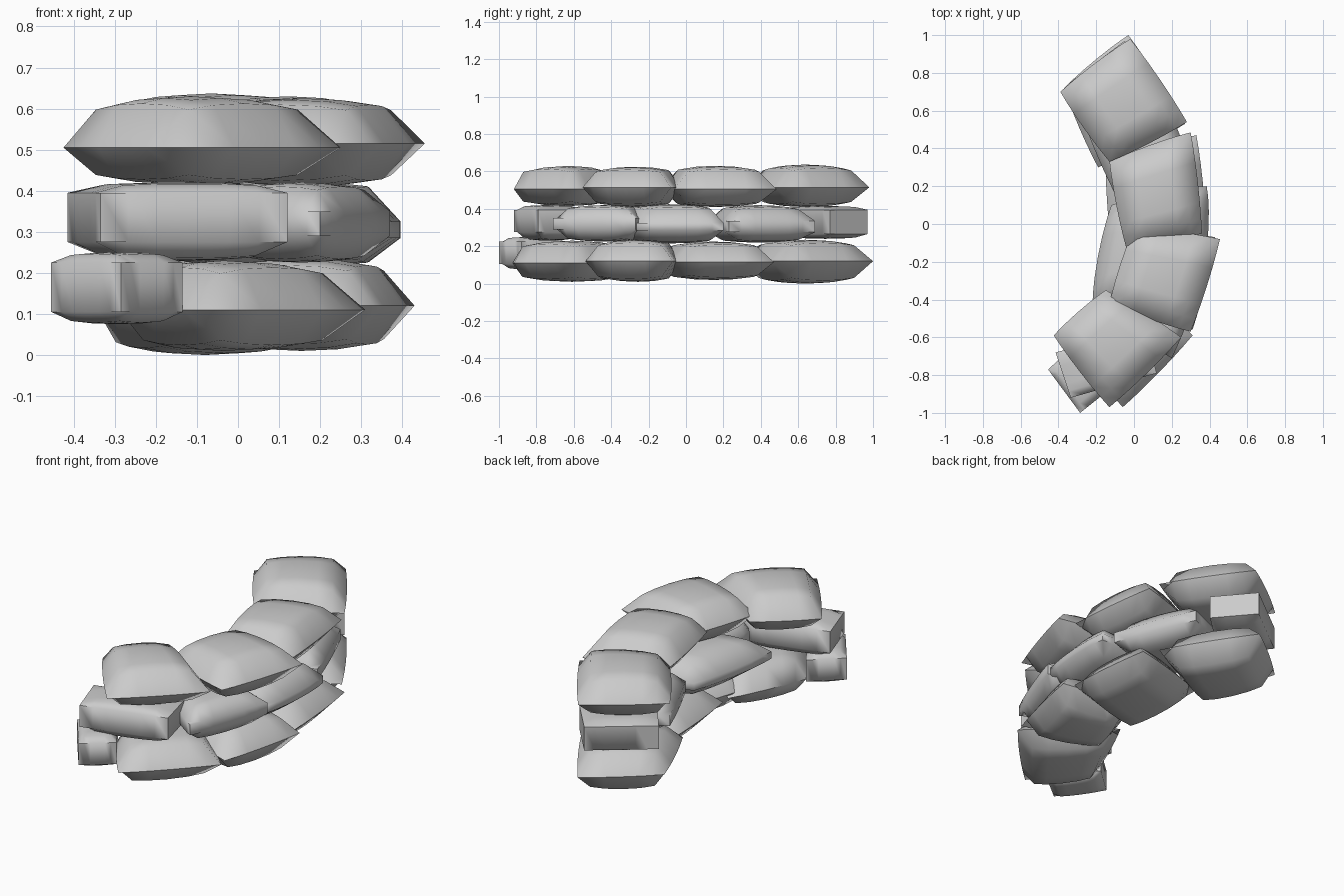
import bpy, bmesh
from mathutils import Vector

if "Cube" in bpy.data.objects:
    bpy.data.objects.remove(bpy.data.objects["Cube"])

cloth = bpy.data.materials.new("grey sackcloth")
cloth.diffuse_color = (0.6, 0.6, 0.6, 1)
cloth.use_nodes = True
cloth.node_tree.nodes["Principled BSDF"].inputs["Base Color"].default_value = cloth.diffuse_color

STEPS = [0, 0.15, 0.31, 0.5, 0.69, 0.85, 1]
RISE = [0, 0.74, 0.93, 1, 0.93, 0.74, 0]
N = len(STEPS)


def sack(name, corners, low, seam, high, band=0.0, bow=0.04):
    """Pillow over four plan corners; band is the half height of its blunt rim,
    bow swells the middle of each side."""
    a, b, c, d = [Vector(p) for p in corners]
    mid = (a + b + c + d) / 4
    bm = bmesh.new()

    def sheet(rim, peak):
        grid = []
        for i, u in enumerate(STEPS):
            row = []
            for j, v in enumerate(STEPS):
                p = a.lerp(b, u).lerp(d.lerp(c, u), v)
                p += (p - mid) * bow * 4 * (u * (1 - u) + v * (1 - v))
                h = (RISE[i] * RISE[j]) ** 0.5
                row.append(bm.verts.new((p.x, p.y, rim + (peak - rim) * h)))
            grid.append(row)
        for i in range(N - 1):
            for j in range(N - 1):
                bm.faces.new((grid[i][j], grid[i + 1][j],
                              grid[i + 1][j + 1], grid[i][j + 1]))
        return ([grid[i][0] for i in range(N - 1)] + [grid[N - 1][j] for j in range(N - 1)]
                + [grid[i][N - 1] for i in range(N - 1, 0, -1)]
                + [grid[0][j] for j in range(N - 1, 0, -1)])

    top = sheet(seam + band, high)
    bottom = sheet(seam - band, low)
    if band:
        for k in range(len(top)):
            m = (k + 1) % len(top)
            bm.faces.new((top[k], top[m], bottom[m], bottom[k]))
    else:
        bmesh.ops.remove_doubles(bm, verts=bm.verts[:], dist=0.0005)
    bmesh.ops.recalc_face_normals(bm, faces=bm.faces[:])
    mesh = bpy.data.meshes.new(name)
    bm.to_mesh(mesh)
    bm.free()
    mesh.materials.append(cloth)
    ob = bpy.data.objects.new(name, mesh)
    bpy.context.collection.objects.link(ob)
    bpy.ops.object.select_all(action='DESELECT')
    ob.select_set(True)
    bpy.context.view_layer.objects.active = ob
    bpy.ops.object.shade_smooth_by_angle(angle=1.13)


# Bottom course: four full sacks and a blunt end piece
sack("bottom_sack_front", [(-0.29, -0.65), (-0.06, -0.97), (0.31, -0.59), (-0.1, -0.23)], 0.01, 0.11, 0.23)
sack("bottom_sack_mid_front", [(-0.12, -0.37), (0.31, -0.56), (0.43, -0.07), (0.0, -0.03)], 0.01, 0.12, 0.235)
sack("bottom_sack_mid_back", [(-0.11, -0.17), (0.38, -0.04), (0.33, 0.47), (-0.15, 0.33)], 0.02, 0.115, 0.225)
sack("bottom_sack_back", [(-0.19, 0.3), (0.27, 0.53), (-0.03, 1.0), (-0.37, 0.72)], 0.0, 0.12, 0.235)
sack("bottom_end_block", [(-0.455, -0.77), (-0.285, -1.0), (-0.135, -0.88), (-0.3, -0.63)], 0.075, 0.165, 0.25, 0.06, 0)

# Middle course: three blunt-rimmed sacks between two end blocks
sack("middle_end_block_front", [(-0.415, -0.68), (-0.335, -0.92), (0.12, -0.79), (0.06, -0.55)], 0.23, 0.335, 0.42, 0.06, 0)
sack("middle_sack_front", [(-0.02, -0.53), (0.2, -0.71), (0.37, -0.27), (0.05, -0.22)], 0.225, 0.32, 0.42, 0.03, 0.06)
sack("middle_sack_centre", [(-0.22, -0.44), (0.36, -0.26), (0.385, 0.2), (-0.12, 0.1)], 0.215, 0.305, 0.425, 0.02, 0.08)
sack("middle_sack_back", [(-0.08, 0.12), (0.33, 0.23), (0.15, 0.69), (-0.25, 0.5)], 0.22, 0.305, 0.42, 0.03, 0.03)
sack("middle_end_block_back", [(-0.17, 0.5), (0.12, 0.77), (-0.05, 0.97), (-0.35, 0.74)], 0.24, 0.33, 0.415, 0.065, 0)

# Top course: four full sacks
sack("top_sack_front", [(-0.425, -0.59), (-0.13, -0.97), (0.25, -0.6), (-0.15, -0.35)], 0.415, 0.505, 0.63)
sack("top_sack_mid_front", [(-0.13, -0.42), (0.3, -0.57), (0.455, -0.08), (0.0, -0.02)], 0.41, 0.515, 0.625)
sack("top_sack_mid_back", [(-0.04, -0.13), (0.36, -0.05), (0.3, 0.485), (-0.13, 0.33)], 0.41, 0.505, 0.63)
sack("top_sack_back", [(-0.13, 0.33), (0.28, 0.54), (-0.02, 0.98), (-0.39, 0.7)], 0.41, 0.515, 0.637)
